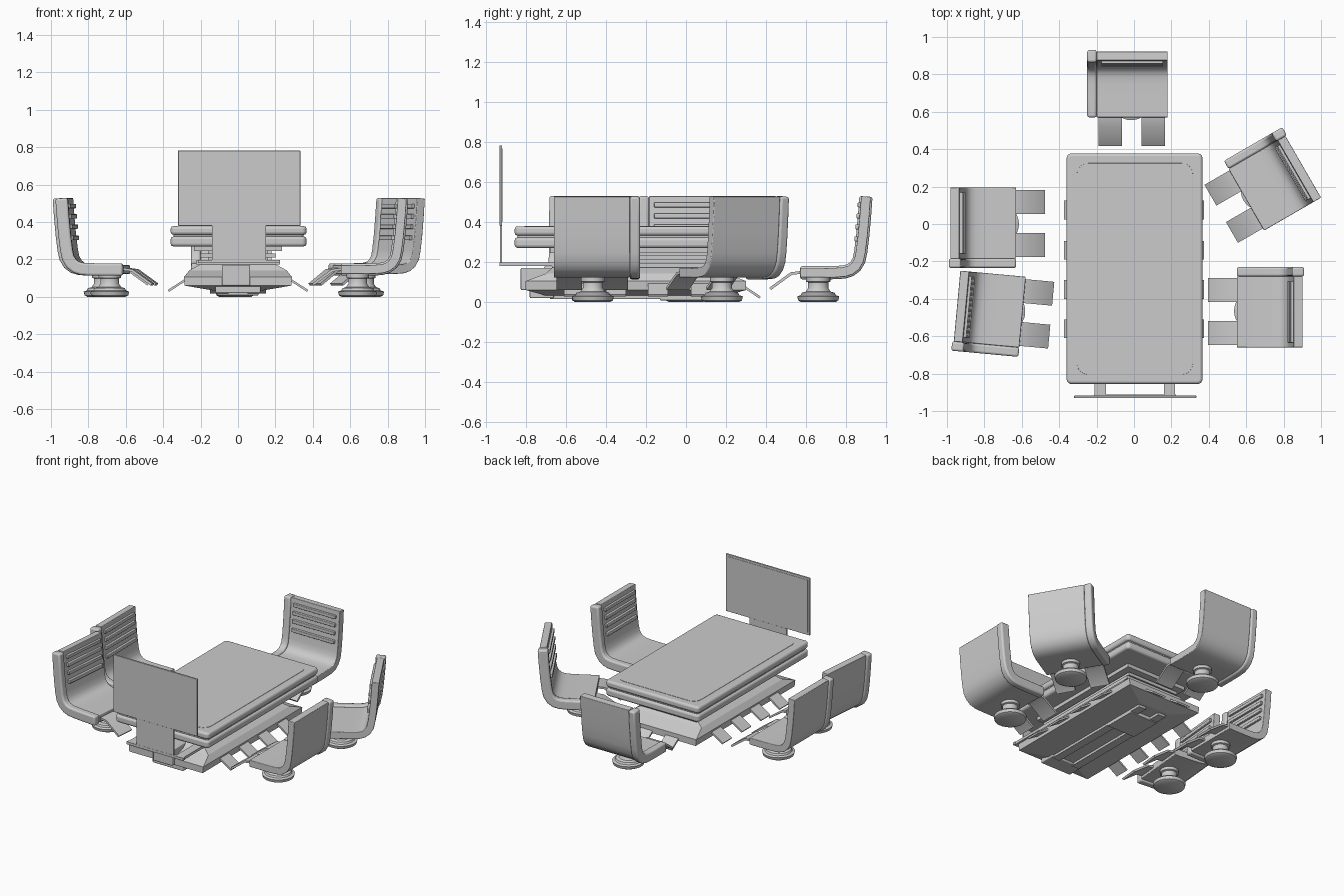
import bpy, bmesh
from math import radians
from mathutils import Matrix, Vector

if "Cube" in bpy.data.objects:
    bpy.data.objects.remove(bpy.data.objects["Cube"])


def finish(name, bm, bevel=0.0, matrix=None, smooth=True, segments=3):
    bmesh.ops.recalc_face_normals(bm, faces=bm.faces)
    me = bpy.data.meshes.new(name)
    bm.to_mesh(me)
    bm.free()
    ob = bpy.data.objects.new(name, me)
    bpy.context.collection.objects.link(ob)
    if matrix:
        ob.matrix_world = matrix
    if bevel:
        m = ob.modifiers.new("bevel", "BEVEL")
        m.width, m.segments, m.limit_method = bevel, segments, "ANGLE"
        m.angle_limit = radians(40)
    if smooth:
        bpy.ops.object.select_all(action="DESELECT")
        ob.select_set(True)
        bpy.context.view_layer.objects.active = ob
        bpy.ops.object.shade_smooth_by_angle(angle=radians(35))
    return ob


def box(name, x, y, z, bevel=0.0, corner=0.0, matrix=None):
    """Box from ranges; corner rounds the vertical edges."""
    bm = bmesh.new()
    bmesh.ops.create_cube(bm, size=1)
    for v in bm.verts:
        v.co = [r[0] + (c + 0.5) * (r[1] - r[0]) for r, c in zip((x, y, z), v.co)]
    if corner:
        upright = [e for e in bm.edges if abs(e.verts[0].co.z - e.verts[1].co.z) > 1e-5]
        bmesh.ops.bevel(bm, geom=upright, offset=corner, segments=6, profile=0.5, affect="EDGES")
    return finish(name, bm, bevel, matrix)


def ribbon(name, path, half, x0, x1, bevel=0.0, matrix=None):
    """Thickened (y, z) path extruded along x."""
    pts = [Vector(p) for p in path]
    up, low = [], []
    for i, p in enumerate(pts):
        t = (pts[min(i + 1, len(pts) - 1)] - pts[max(i - 1, 0)]).normalized()
        n = Vector((-t.y, t.x)) * half
        up.append(p + n)
        low.append(p - n)
    bm = bmesh.new()
    cols = [[bm.verts.new((x, q.x, q.y)) for q in row] for x in (x0, x1) for row in (up, low)]
    a, b, c, d = cols
    for i in range(len(pts) - 1):
        for r, s in ((a, b), (b, d), (d, c), (c, a)):
            bm.faces.new((r[i], r[i + 1], s[i + 1], s[i]))
    for i in (0, -1):
        bm.faces.new((a[i], b[i], d[i], c[i]))
    return finish(name, bm, bevel, matrix)


def lathe(name, profile, matrix=None, n=32):
    bm = bmesh.new()
    vs = [bm.verts.new((r, 0, z)) for r, z in profile]
    es = [bm.edges.new(p) for p in zip(vs, vs[1:])]
    bmesh.ops.spin(bm, geom=vs + es, axis=(0, 0, 1), cent=(0, 0, 0), angle=radians(360),
                   steps=n, use_merge=True)
    bmesh.ops.remove_doubles(bm, verts=bm.verts, dist=1e-5)
    return finish(name, bm, 0, matrix)


def hull_rings(name, rings):
    """Stacked rectangles (half x, y0, y1, z)."""
    bm = bmesh.new()
    loops = [[bm.verts.new(c) for c in ((-h, y0, z), (h, y0, z), (h, y1, z), (-h, y1, z))]
             for h, y0, y1, z in rings]
    for a, b in zip(loops, loops[1:]):
        for i in range(4):
            j = (i + 1) % 4
            bm.faces.new((a[i], a[j], b[j], b[i]))
    bm.faces.new(loops[0])
    bm.faces.new(loops[-1])
    return finish(name, bm, 0, smooth=False)


# Chair: local origin on the pedestal axis, +y points away from the table
SEAT = [(-.09, .146), (.02, .146), (.09, .147), (.13, .150), (.16, .159), (.185, .178),
        (.203, .208), (.212, .25), (.222, .33), (.231, .43), (.238, .527)]


def chair(x, y, turn):
    m = Matrix.Translation((x, y, 0)) @ Matrix.Rotation(radians(turn), 4, "Z")
    ribbon("chair_shell", SEAT, .024, -.185, .195, .004, m)
    ribbon("chair_side_rail", SEAT, .033, -.235, -.185, .011, m)
    for z in (.485, .43, .375, .315):
        yb = .212 + (z - .25) * .095 - .024
        box("backrest_bar", (-.16, .17), (yb - .014, yb + .008), (z - .012, z + .012), .004, 0, m)
    for cx in (-.112, .118):
        ribbon("chair_footrest", [(-.07, .150), (-.135, .142), (-.24, .066)], .007,
               cx - .064, cx + .064, 0, m)
    lathe("chair_pedestal", [(0, 0), (.085, 0), (.1, .008), (.105, .028), (.088, .034),
                             (.082, .046), (.062, .052), (.05, .07), (.05, .098),
                             (.06, .102), (.06, .122), (0, .122)], m)


chair(-.015, .66, 0)
chair(-.72, 0, 90)
chair(-.686, -.468, 84.7)
chair(.64, -.465, -90)
chair(.676, .179, -60)

# Table top: two rounded slabs, a recessed seam and a thin inlay
box("tabletop_lower", (-.36, .366), (-.855, .377), (.27, .322), .014, .025)
box("tabletop_seam", (-.345, .351), (-.84, .362), (.31, .345), 0, .02)
box("tabletop_upper", (-.36, .366), (-.855, .377), (.332, .378), .014, .025)
box("tabletop_inlay", (-.305, .315), (-.805, .325), (.37, .380), .001, .06)

# Table support: core with stepped slabs
box("support_core", (-.16, .16), (-.63, .16), (.14, .27))
box("support_slab_top", (-.235, .235), (-.68, .22), (.245, .272))
box("support_slab_mid", (-.20, .20), (-.66, .19), (.21, .232))
box("support_slab_low", (-.225, .225), (-.67, .20), (.172, .195))

# Table base: wide hull, rails below and end blocks
hull_rings("base_hull", [(.12, -.70, .20, .032), (.285, -.80, .30, .06),
                         (.29, -.80, .30, .105), (.26, -.70, .20, .142), (.19, -.66, .16, .18)])
for s in (-1, 1):
    box("base_rail", sorted((s * .05, s * .11)), (-.68, .18), (.015, .05), .004)
box("base_foot", (-.11, .11), (-.13, .10), (.008, .04), .004)
box("front_block", (-.085, .065), (-.825, -.66), (.06, .17), .006)
box("front_foot", (-.12, .12), (-.78, -.66), (.02, .06), .006)

# Sloping footrests along the table base
for s in (-1, 1):
    side = Matrix.Rotation(radians(-90 * s), 4, "Z")
    for yc in (.075, -.14, -.35, -.56):
        cx = -yc * s
        ribbon("table_footrest", [(.27, .098), (.372, .032)], .006,
               cx - .05, cx + .05, 0, side)
    ribbon("rear_footrest", [(.27, .09), (.37, .022)], .006, s * .1 - .05, s * .1 + .05)

# Display screen with stem and bracket arms
box("screen", (-.32, .333), (-.93, -.918), (.38, .782), .002)
box("screen_panel", (-.305, .318), (-.92, -.916), (.40, .767))
box("screen_stem", (-.14, .15), (-.929, -.919), (.18, .385))
box("screen_base_bar", (-.215, .225), (-.93, -.912), (.18, .198))
for cx in (-.18, .19):
    box("screen_arm", (cx - .03, cx + .03), (-.92, -.64), (.18, .198))
